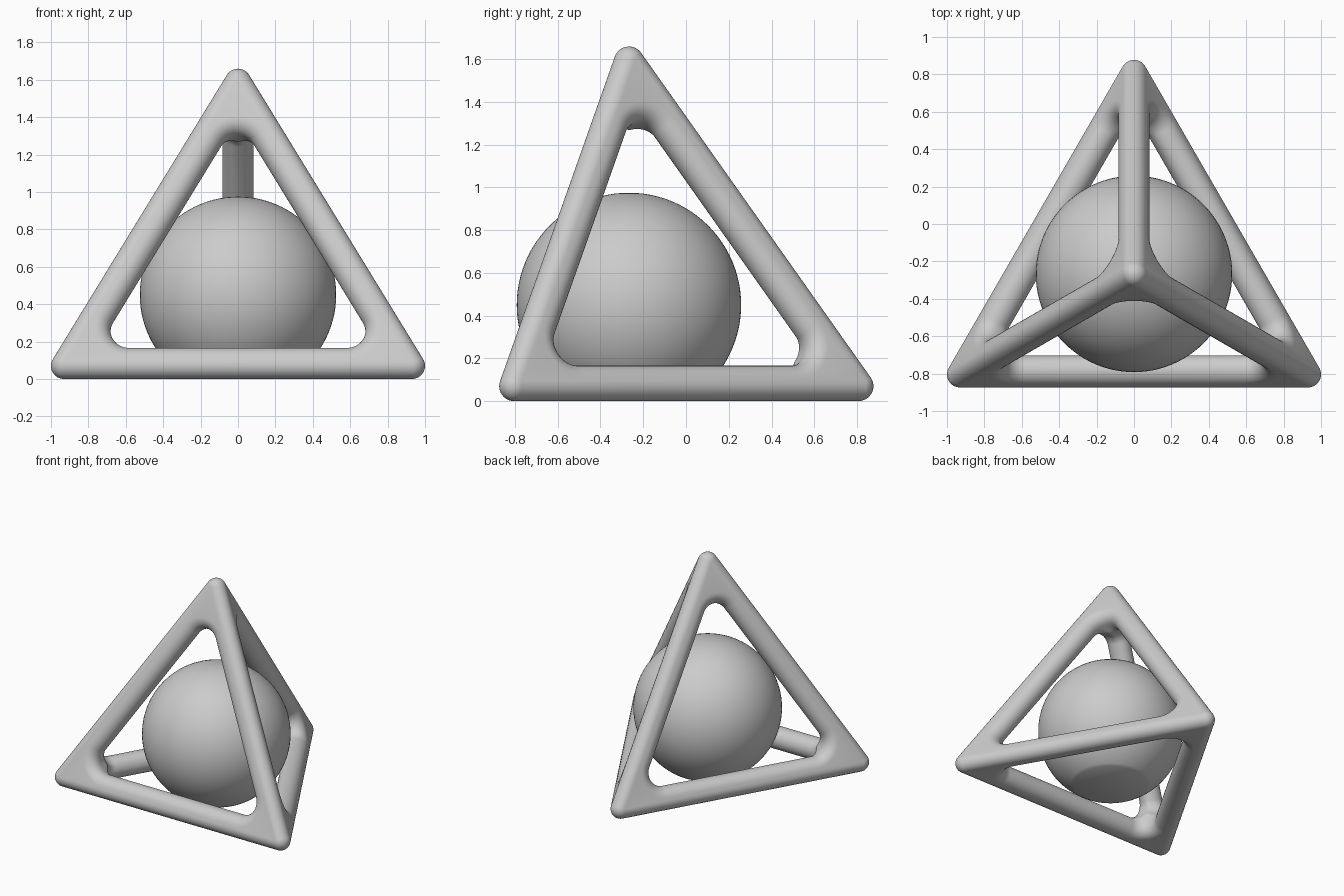
import bpy, bmesh, math
from mathutils import Vector

cube = bpy.data.objects.get("Cube")
if cube:
    bpy.data.objects.remove(cube)

EDGE = 1.86        # edge length of the core tetrahedron
ROUND = 0.07       # rounding of outer edges
BAR = 0.083        # radius of the bar rounding around the openings
FILLET = 0.10      # corner radius of the openings
SEGS = 20          # samples per opening corner (even)
DEPTH = EDGE / (2 * math.sqrt(6)) + ROUND
CENTRE = Vector((0, -0.267, DEPTH))
INNER = math.sqrt(2) * (DEPTH - BAR) - BAR   # inradius of an opening

grey = bpy.data.materials.new("light_grey")
grey.use_nodes = True
grey.diffuse_color = (0.6, 0.6, 0.6, 1)
grey.node_tree.nodes["Principled BSDF"].inputs["Base Color"].default_value = grey.diffuse_color


def finish(bm, name):
    mesh = bpy.data.meshes.new(name)
    bm.to_mesh(mesh)
    bm.free()
    mesh.materials.append(grey)
    obj = bpy.data.objects.new(name, mesh)
    bpy.context.collection.objects.link(obj)
    obj.location = CENTRE
    bpy.ops.object.select_all(action='DESELECT')
    obj.select_set(True)
    bpy.context.view_layer.objects.active = obj
    bpy.ops.object.shade_smooth_by_angle(angle=math.radians(35))
    return obj


def flare(t):
    """Widening of an opening at depth t, following a round bar."""
    s = min(abs(t - BAR), BAR)
    return BAR - math.sqrt(BAR * BAR - s * s)


def opening(phi, widen):
    """In-plane position (along corner, across) on a rounded opening corner."""
    rad = FILLET + widen
    return 2 * (INNER - FILLET) + rad * math.cos(phi), rad * math.sin(phi)


def exit_depth(phi, weight):
    """Depth at which the opening wall meets the neighbouring opening."""
    lo, hi = BAR, 3 * BAR
    for _ in range(40):
        t = (lo + hi) / 2
        x, y = opening(phi, weight * flare(t))
        reach = x / 2 + abs(y) * math.sqrt(3) / 2
        if reach < math.sqrt(2) * (DEPTH - t):
            lo = t
        else:
            hi = t
    return lo


def section(n, g, edge_dir, tip, phi):
    """Surface path from the outer rounded edge, over the face, into the opening."""
    h = n.cross(g)
    turn = abs(phi) / math.radians(60)
    weight = turn ** 2
    end_dir = tip.normalized().slerp(edge_dir, turn)
    path = [tip + ROUND * n.slerp(end_dir, 1 - k / 6) for k in range(7)]

    def wall(t, widen):
        x, y = opening(phi, widen)
        return n * (DEPTH - t) + g * x + h * y

    for k in range(9):
        t = BAR * (1 - math.cos(math.pi / 2 * k / 8))
        path.append(wall(t, flare(t)))
    last = exit_depth(phi, weight)
    for k in range(1, 7):
        t = BAR + (last - BAR) * k / 6
        path.append(wall(t, weight * flare(t)))
    return path


# Tetrahedral frame: one rounded, pierced side repeated on all four sides
corner = EDGE * math.sqrt(6) / 4
dirs = [Vector((0, 0, 1))]
for k in range(3):
    a = math.radians(90 + 120 * k)
    dirs.append(Vector((math.cos(a) * math.sqrt(8) / 3, math.sin(a) * math.sqrt(8) / 3, -1 / 3)))

bm = bmesh.new()
for opposite in dirs:
    n = -opposite
    ring = [d for d in dirs if d is not opposite]
    if (ring[1] - ring[0]).cross(ring[2] - ring[0]).dot(n) < 0:
        ring.reverse()
    columns = []
    for j, c in enumerate(ring):
        g = (c - n * c.dot(n)).normalized()
        before = (c + ring[j - 1]).normalized()
        after = (c + ring[(j + 1) % 3]).normalized()
        for i in range(SEGS + 1):
            phi = math.radians(60) * (2 * i / SEGS - 1)
            path = section(n, g, before if phi < 0 else after, c * corner, phi)
            columns.append([bm.verts.new(p) for p in path])
    for j, col in enumerate(columns):
        nxt = columns[(j + 1) % len(columns)]
        for k in range(len(col) - 1):
            bm.faces.new((col[k], nxt[k], nxt[k + 1], col[k + 1]))
bmesh.ops.remove_doubles(bm, verts=bm.verts, dist=0.0004)
bmesh.ops.dissolve_degenerate(bm, edges=bm.edges, dist=0.0001)
bmesh.ops.recalc_face_normals(bm, faces=bm.faces)
finish(bm, "tetrahedron_frame")

# Ball with a flat foot level with the ground
bm = bmesh.new()
bmesh.ops.create_uvsphere(bm, u_segments=96, v_segments=48, radius=0.525)
cut = bmesh.ops.bisect_plane(bm, geom=bm.verts[:] + bm.edges[:] + bm.faces[:],
                             plane_co=(0, 0, -DEPTH), plane_no=(0, 0, -1), clear_outer=True)
bmesh.ops.contextual_create(bm, geom=[e for e in cut["geom_cut"] if isinstance(e, bmesh.types.BMEdge)])
bmesh.ops.recalc_face_normals(bm, faces=bm.faces)
finish(bm, "inner_ball")
